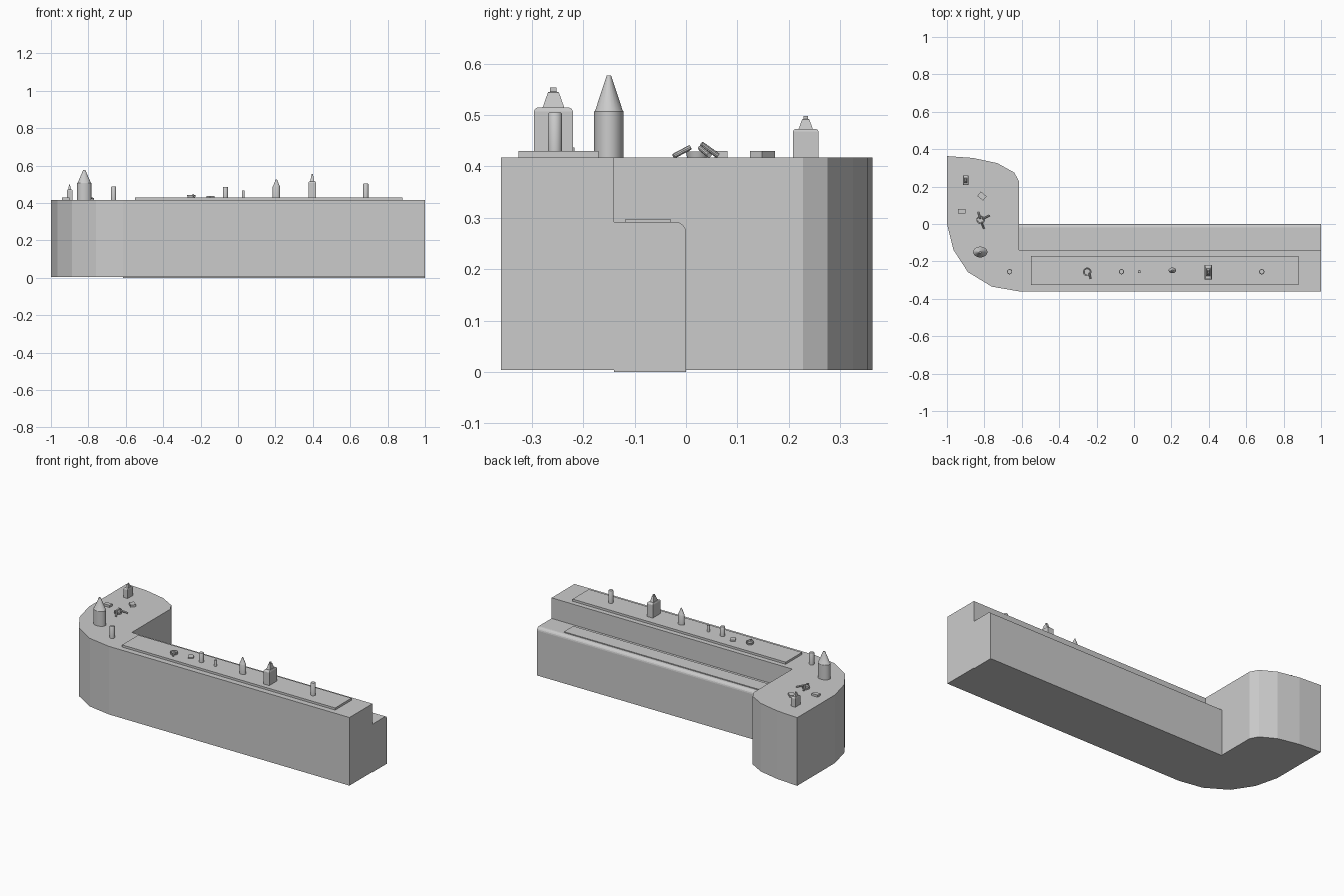
import bpy, bmesh, math
from mathutils import Matrix, Vector

if "Cube" in bpy.data.objects:
    bpy.data.objects.remove(bpy.data.objects["Cube"])

grey = bpy.data.materials.new("plain grey")
grey.diffuse_color = (0.6, 0.6, 0.6, 1)
grey.use_nodes = True
grey.node_tree.nodes["Principled BSDF"].inputs["Base Color"].default_value = grey.diffuse_color

TOP, MAT = 0.417, 0.430   # counter top and mat top heights


def finish(name, bm, smooth=False):
    bmesh.ops.recalc_face_normals(bm, faces=bm.faces)
    me = bpy.data.meshes.new(name)
    bm.to_mesh(me)
    bm.free()
    me.materials.append(grey)
    ob = bpy.data.objects.new(name, me)
    bpy.context.collection.objects.link(ob)
    if smooth:
        bpy.context.view_layer.objects.active = ob
        ob.select_set(True)
        bpy.ops.object.shade_smooth_by_angle(angle=math.radians(35))
        ob.select_set(False)
    return ob


def extrude(name, points, offset):
    bm = bmesh.new()
    face = bm.faces.new([bm.verts.new(p) for p in points])
    out = bmesh.ops.extrude_face_region(bm, geom=[face])
    moved = [g for g in out["geom"] if isinstance(g, bmesh.types.BMVert)]
    bmesh.ops.translate(bm, verts=moved, vec=offset)
    return finish(name, bm)


def box(name, x, y, z, sx, sy, sz, turn=0):
    bm = bmesh.new()
    m = (Matrix.Translation((x, y, z + sz / 2)) @ Matrix.Rotation(math.radians(turn), 4, 'Z')
         @ Matrix.Diagonal((sx, sy, sz, 1)))
    bmesh.ops.create_cube(bm, size=1, matrix=m)
    return finish(name, bm)


def stack(name, x, y, rings, corners):
    """Skin a stack of rings (rx, ry, z); four corners gives a box shape."""
    bm = bmesh.new()
    loops = []
    for rx, ry, z in rings:
        k = math.sqrt(2) if corners == 4 else 1
        loops.append([bm.verts.new((x + k * rx * math.cos(a), y + k * ry * math.sin(a), z))
                      for a in (math.tau * (i + 0.5) / corners for i in range(corners))])
    for low, high in zip(loops, loops[1:]):
        for i in range(corners):
            j = (i + 1) % corners
            bm.faces.new((low[i], low[j], high[j], high[i]))
    bm.faces.new(loops[0][::-1])
    bm.faces.new(loops[-1])
    return finish(name, bm, corners > 4)


def stick(name, a, b, r=0.005):
    a, b = Vector(a), Vector(b)
    d = b - a
    bm = bmesh.new()
    m = Matrix.Translation((a + b) / 2) @ d.to_track_quat('Z', 'Y').to_matrix().to_4x4()
    bmesh.ops.create_cone(bm, cap_ends=True, segments=10, radius1=r, radius2=r,
                          depth=d.length, matrix=m)
    return finish(name, bm, True)


# counter with faceted round end
outline = [(1, -0.36), (1, -0.14), (-0.615, -0.14), (-0.615, 0.228), (-0.64, 0.275),
           (-0.73, 0.325), (-0.86, 0.353), (-1, 0.363), (-1, 0), (-0.965, -0.139),
           (-0.888, -0.257), (-0.76, -0.335), (-0.615, -0.36)]
extrude("counter", [(x, y, 0.004) for x, y in outline], (0, 0, TOP - 0.004))

# lower work shelf with a rounded back edge
prof = [(-0.14, 0), (0, 0)]
prof += [(-0.02 + 0.02 * math.cos(a), 0.272 + 0.02 * math.sin(a))
         for a in (math.pi / 2 * i / 4 for i in range(5))] + [(-0.14, 0.292)]
extrude("work_shelf", [(-0.615, y, z) for y, z in prof], (1.615, 0, 0))

# mats
box("counter_mat", 0.165, -0.248, TOP, 1.43, 0.156, MAT - TOP)
box("shelf_mat", 0.125, -0.074, 0.292, 1.43, 0.09, 0.005)

# glasses: x, radius, base, top
for i, (x, r, z0, z1) in enumerate([(-0.665, 0.014, TOP, 0.488), (0.683, 0.014, MAT, 0.505),
                                    (-0.067, 0.014, MAT, 0.486), (0.028, 0.008, MAT, 0.467)]):
    stack(f"glass_{i}", x, -0.255, [(r, r, z0), (r, r, z1 - 0.003), (r * 0.85, r * 0.85, z1)], 16)

# oval bottles with cone necks: x, y, rx, ry, base, shoulder, tip
for i, (x, y, rx, ry, z0, z1, z2) in enumerate([(-0.822, -0.15, 0.038, 0.029, TOP, 0.507, 0.577),
                                                (0.205, -0.248, 0.02, 0.015, MAT, 0.487, 0.527)]):
    stack(f"cone_bottle_{i}", x, y, [(rx, ry, z0), (rx, ry, z1), (rx * 0.92, ry * 0.92, z1 + 0.003),
                                     (rx * 0.15, ry * 0.15, z2)], 20)

# square bottles: x, y, half width, half depth, base, shoulder height, top
for i, (x, y, w, d, z0, z1, z2) in enumerate([(0.397, -0.258, 0.02, 0.038, MAT, 0.515, 0.554),
                                              (-0.9, 0.233, 0.014, 0.025, TOP, 0.473, 0.498)]):
    h, c = z2 - z1, d * 0.2
    stack(f"square_bottle_{i}", x, y,
          [(w, d, z0), (w, d, z1 - c), (w * 0.93, d * 0.94, z1 - c * 0.4), (w * 0.8, d * 0.8, z1),
           (w * 0.55, d * 0.55, z1), (w * 0.3, d * 0.28, z2 - h * 0.25),
           (w * 0.2, d * 0.17, z2 - h * 0.22), (w * 0.2, d * 0.17, z2)], 4)

# small boxes
box("small_box_0", -0.92, 0.068, TOP, 0.04, 0.026, 0.013)
box("small_box_1", -0.813, 0.149, TOP, 0.04, 0.03, 0.013, -40)
box("small_box_2", -0.147, -0.24, MAT, 0.03, 0.036, 0.007, 30)

# trays (hollow rims) and the sticks resting on them
for i, (x, y, z) in enumerate([(-0.82, 0.022, TOP), (-0.25, -0.256, MAT)]):
    stack(f"tray_{i}", x, y, [(0.02, 0.02, z), (0.023, 0.023, z + 0.012),
                              (0.018, 0.018, z + 0.012), (0.016, 0.016, z + 0.005)], 16)
stick("stick_0", (-0.815, 0.008, 0.437), (-0.802, -0.024, 0.42))
stick("stick_1", (-0.81, 0.028, 0.436), (-0.772, 0.045, 0.422))
stick("stick_2", (-0.822, 0.03, 0.444), (-0.832, 0.062, 0.421))
stick("stick_3", (-0.24, -0.262, 0.443), (-0.232, -0.292, 0.435))
